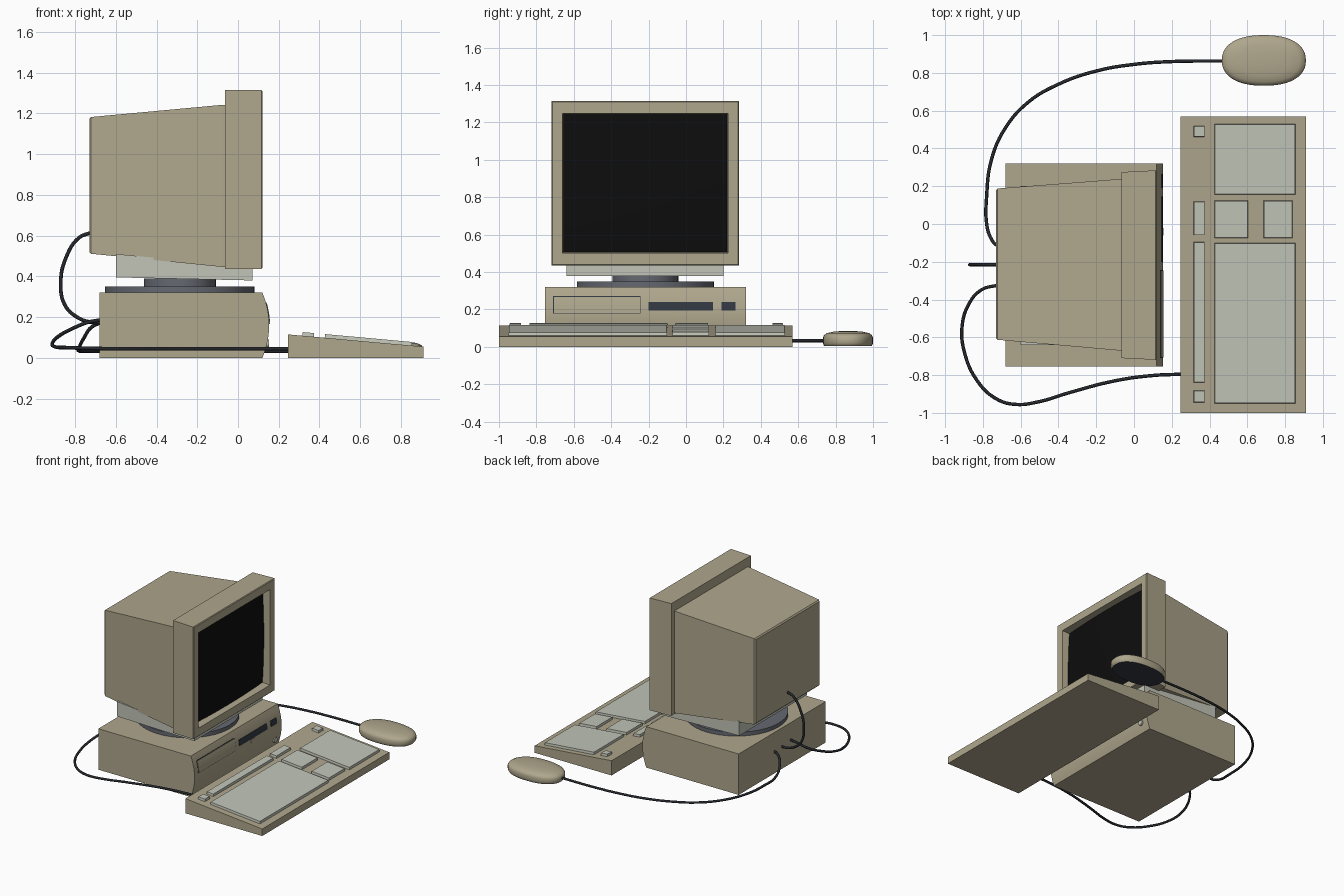
import bpy, bmesh, math
from mathutils import Vector

if "Cube" in bpy.data.objects:
    bpy.data.objects.remove(bpy.data.objects["Cube"])


def material(name, rgb):
    m = bpy.data.materials.new(name)
    m.diffuse_color = (*rgb, 1)
    m.use_nodes = True
    m.node_tree.nodes["Principled BSDF"].inputs["Base Color"].default_value = m.diffuse_color
    return m


BEIGE = material("beige plastic", (0.43, 0.385, 0.265))
LIGHT = material("pale grey plastic", (0.54, 0.56, 0.48))
GREY = material("blue grey swivel", (0.13, 0.14, 0.165))
DARK = material("dark slate", (0.032, 0.040, 0.054))
BLACK = material("black glass", (0.004, 0.004, 0.004))
CABLE = material("cable rubber", (0.018, 0.021, 0.026))


def finish(name, bm, *mats, smooth=None, recalc=True):
    if recalc:
        bmesh.ops.recalc_face_normals(bm, faces=bm.faces)
    me = bpy.data.meshes.new(name)
    bm.to_mesh(me)
    bm.free()
    ob = bpy.data.objects.new(name, me)
    bpy.context.collection.objects.link(ob)
    for m in mats:
        me.materials.append(m)
    if smooth:
        bpy.ops.object.select_all(action='DESELECT')
        bpy.context.view_layer.objects.active = ob
        ob.select_set(True)
        bpy.ops.object.shade_smooth_by_angle(angle=math.radians(smooth))
    return ob


def loft(bm, rings, cap_start=True, cap_end=True):
    loops = [[bm.verts.new(p) for p in r] for r in rings]
    for a, b in zip(loops, loops[1:]):
        for i in range(len(a)):
            j = (i + 1) % len(a)
            bm.faces.new((a[i], a[j], b[j], b[i]))
    if cap_start:
        bm.faces.new(loops[0][::-1])
    if cap_end:
        bm.faces.new(loops[-1])


def prism(name, profile, y0, y1, mat, smooth=None):
    """Extrude an x-z profile along y."""
    bm = bmesh.new()
    loft(bm, [[(x, y, z) for x, z in profile] for y in (y0, y1)])
    return finish(name, bm, mat, smooth=smooth)


def cylinder(name, loc, r, h, mat, axis='Z', sides=48):
    rot = (0, math.pi / 2, 0) if axis == 'X' else (0, 0, 0)
    bpy.ops.mesh.primitive_cylinder_add(vertices=sides, radius=r, depth=h, location=loc, rotation=rot)
    ob = bpy.context.object
    ob.name = name
    ob.data.materials.append(mat)
    bpy.ops.object.shade_smooth_by_angle(angle=math.radians(40))


# system case with bulging front
def front_x(z):
    return 0.12 + 0.033 * (1 - ((z - 0.16) / 0.16) ** 2)


arc = [(front_x(0.32 * i / 12), 0.32 * i / 12) for i in range(13)]
prism("system_case", [(-0.68, 0.0)] + arc + [(-0.68, 0.32)], -0.755, 0.32, BEIGE, smooth=30)


# plates that follow the curved case front
def front_plate(name, y0, y1, z0, z1, lift, mat):
    zs = [z0 + (z1 - z0) * i / 4 for i in range(5)]
    outer = [(front_x(z) + lift, z) for z in zs]
    inner = [(front_x(z) - 0.004, z) for z in reversed(zs)]
    prism(name, outer + inner, y0, y1, mat)


front_plate("drive_bay_gap", -0.71, -0.243, 0.178, 0.272, 0.002, DARK)
front_plate("drive_bay_cover", -0.706, -0.247, 0.182, 0.268, 0.004, BEIGE)
front_plate("disk_slot", -0.20, 0.145, 0.195, 0.24, 0.003, DARK)
front_plate("indicator_panel", 0.19, 0.265, 0.195, 0.24, 0.003, DARK)
front_plate("disk_finger_grip", -0.06, -0.02, 0.165, 0.192, 0.004, BEIGE)
cylinder("power_button", (0.14, 0.25, 0.07), 0.02, 0.025, LIGHT, 'X', 24)

# swivel stand
cylinder("swivel_plate", (-0.285, -0.217, 0.335), 0.367, 0.03, GREY)
cylinder("swivel_neck", (-0.285, -0.217, 0.368), 0.176, 0.044, GREY)
prism("monitor_foot", [(-0.6, 0.395), (0.07, 0.38), (0.07, 0.445), (-0.6, 0.51)], -0.64, 0.2, LIGHT)


# monitor housing: tapered back, wide bezel, recessed opening
def rect(x, y0, y1, z0, z1):
    return [(x, y0, z0), (x, y1, z0), (x, y1, z1), (x, y0, z1)]


bm = bmesh.new()
loft(bm, [
    rect(-0.73, -0.605, 0.180, 0.52, 1.172),
    rect(-0.722, -0.613, 0.188, 0.511, 1.182),
    rect(-0.075, -0.67, 0.238, 0.446, 1.242),
    rect(-0.065, -0.67, 0.238, 0.446, 1.242),
    rect(-0.065, -0.71, 0.275, 0.436, 1.314),
    rect(0.115, -0.719, 0.284, 0.436, 1.314),
    rect(0.12, -0.714, 0.279, 0.441, 1.309),
    rect(0.12, -0.66, 0.225, 0.502, 1.248),
    rect(0.05, -0.653, 0.218, 0.509, 1.241),
])
finish("monitor_housing", bm, BEIGE)

# bulging glass screen
bm = bmesh.new()
N = 16
grid = []
for i in range(N + 1):
    u = 2 * i / N - 1
    grid.append([])
    for j in range(N + 1):
        v = 2 * j / N - 1
        x = 0.085 - 0.015 * u * u - 0.012 * v * v
        grid[-1].append(bm.verts.new((x, -0.2175 + 0.437 * u, 0.875 + 0.368 * v)))
for i in range(N):
    for j in range(N):
        bm.faces.new((grid[i][j], grid[i + 1][j], grid[i + 1][j + 1], grid[i][j + 1]))
finish("screen", bm, BLACK, smooth=40, recalc=False)


# keyboard wedge with raised key blocks
def key_top(x):
    return 0.115 - 0.06 * (x - 0.245) / 0.665


prism("keyboard_base", [(0.245, 0), (0.91, 0), (0.91, 0.055), (0.245, 0.115)], -1.0, 0.57, BEIGE)
KEYS = [
    ("corner_key_right", 0.315, 0.375, 0.46, 0.52),
    ("function_keys_short", 0.315, 0.375, -0.06, 0.12),
    ("function_keys_long", 0.315, 0.375, -0.84, -0.095),
    ("corner_key_left", 0.315, 0.375, -0.945, -0.88),
    ("number_pad", 0.425, 0.855, 0.155, 0.53),
    ("main_keys", 0.425, 0.855, -0.95, -0.1),
    ("editing_keys", 0.425, 0.605, -0.075, 0.125),
    ("arrow_keys", 0.685, 0.84, -0.075, 0.125),
]
for name, x0, x1, y0, y1 in KEYS:
    bm = bmesh.new()
    loft(bm, [[(x, y, key_top(x) + h) for x, y in
               ((x0 + d, y0 + d), (x1 - d, y0 + d), (x1 - d, y1 - d), (x0 + d, y1 - d))]
              for h, d in ((-0.006, 0), (0.018, 0.003))])
    finish(name, bm, LIGHT)

# mouse: squashed oval, dark underside
CX, CY = 0.6875, 0.866
bm = bmesh.new()
rings = []
for s, z in ((0.95, 0.004), (0.98, 0.012), (1, 0.02), (1, 0.048), (0.96, 0.062), (0.85, 0.073), (0.6, 0.081), (0.25, 0.085)):
    ring = []
    for k in range(48):
        a = 2 * math.pi * k / 48
        c, q = math.cos(a), math.sin(a)
        ring.append((CX + 0.2225 * s * math.copysign(abs(c) ** 0.87, c),
                     CY + 0.134 * s * math.copysign(abs(q) ** 0.87, q), z))
    rings.append(ring)
loft(bm, rings)
bm.normal_update()
for f in bm.faces:
    if f.calc_center_median().z < 0.006:
        f.material_index = 1
finish("mouse_body", bm, BEIGE, DARK, smooth=40)
prism("mouse_button_strip", [(0.468, 0.045), (0.57, 0.06), (0.57, 0.076), (0.51, 0.073), (0.474, 0.06)],
      0.848, 0.884, LIGHT)


# cables
def cable(name, pts):
    cu = bpy.data.curves.new(name, 'CURVE')
    cu.dimensions = '3D'
    cu.bevel_depth = 0.009
    cu.bevel_resolution = 2
    cu.resolution_u = 6
    cu.use_fill_caps = True
    sp = cu.splines.new('BEZIER')
    sp.bezier_points.add(len(pts) - 1)
    for bp, p in zip(sp.bezier_points, pts):
        bp.co = Vector(p)
        bp.handle_left_type = bp.handle_right_type = 'AUTO'
    cu.materials.append(CABLE)
    ob = bpy.data.objects.new(name, cu)
    bpy.context.collection.objects.link(ob)


cable("mouse_cable", [
    (0.48, 0.863, 0.033), (0.2, 0.86, 0.033), (-0.0, 0.845, 0.033), (-0.2, 0.81, 0.033),
    (-0.4, 0.74, 0.033), (-0.56, 0.645, 0.033), (-0.68, 0.51, 0.033), (-0.755, 0.34, 0.033),
    (-0.78, 0.15, 0.035), (-0.78, 0.0, 0.05), (-0.755, -0.08, 0.1), (-0.72, -0.115, 0.15), (-0.67, -0.125, 0.175)])
cable("monitor_cable", [
    (-0.72, -0.215, 0.615), (-0.78, -0.215, 0.59), (-0.845, -0.215, 0.49), (-0.87, -0.215, 0.37),
    (-0.85, -0.215, 0.26), (-0.79, -0.215, 0.2), (-0.72, -0.215, 0.175), (-0.67, -0.215, 0.175)])
cable("keyboard_cable", [
    (0.255, -0.795, 0.045), (0.1, -0.802, 0.045), (-0.1, -0.83, 0.045), (-0.35, -0.895, 0.045),
    (-0.5, -0.94, 0.045), (-0.63, -0.955, 0.045), (-0.73, -0.925, 0.047), (-0.83, -0.83, 0.05),
    (-0.9, -0.67, 0.055), (-0.91, -0.54, 0.075), (-0.875, -0.425, 0.11), (-0.81, -0.35, 0.145),
    (-0.735, -0.327, 0.175), (-0.67, -0.322, 0.187)])
